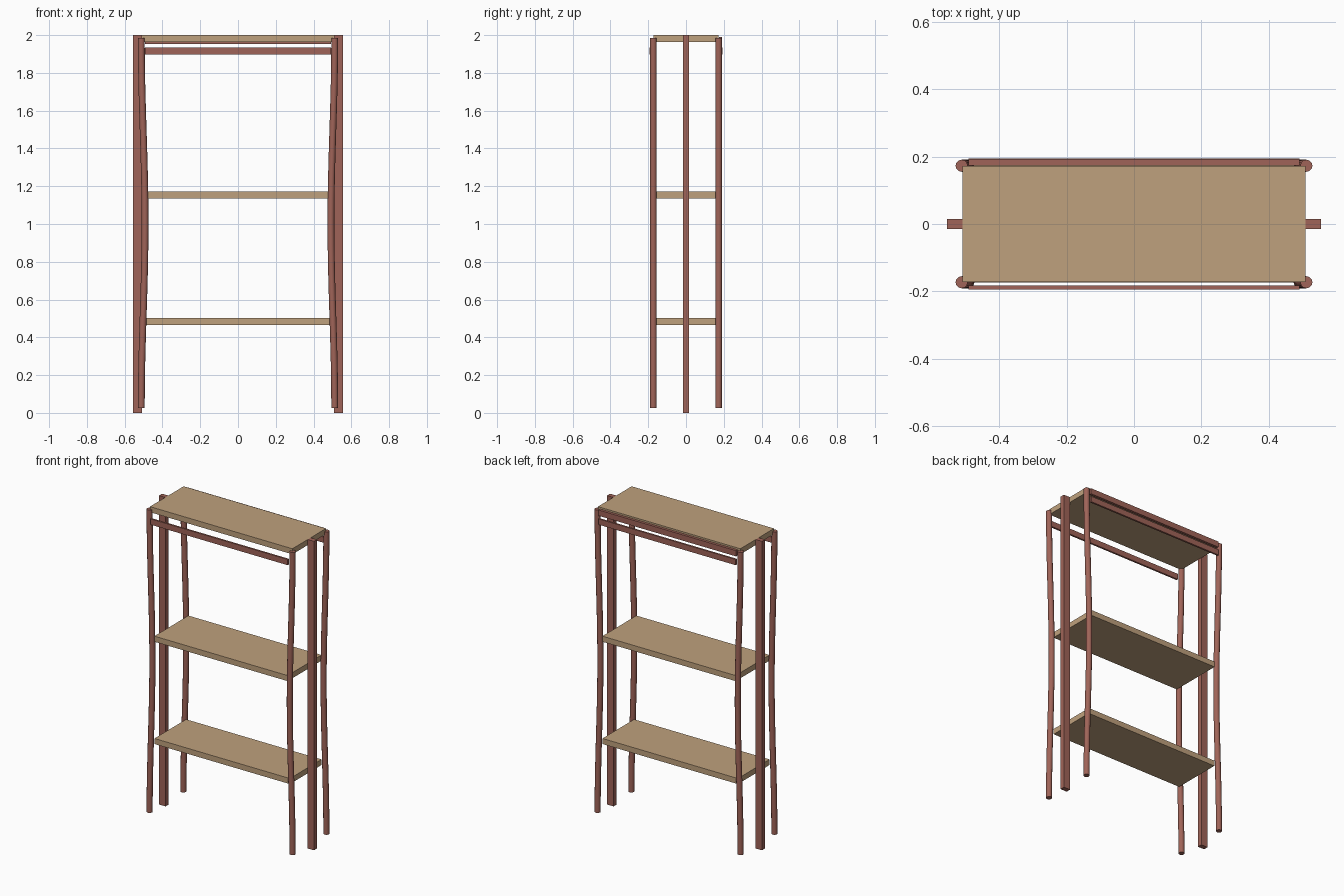
import bpy, bmesh, math
from mathutils import Matrix, Vector

cube = bpy.data.objects.get("Cube")
if cube:
    bpy.data.objects.remove(cube, do_unlink=True)


def material(name, rgb):
    m = bpy.data.materials.new(name)
    m.use_nodes = True
    m.diffuse_color = (*rgb, 1)
    m.node_tree.nodes["Principled BSDF"].inputs["Base Color"].default_value = (*rgb, 1)
    return m


board = material("light wood", (0.52, 0.355, 0.205))
frame = material("reddish brown", (0.35, 0.127, 0.098))


def finish(name, bm, mat):
    bmesh.ops.recalc_face_normals(bm, faces=bm.faces)
    me = bpy.data.meshes.new(name)
    bm.to_mesh(me)
    bm.free()
    me.materials.append(mat)
    ob = bpy.data.objects.new(name, me)
    bpy.context.collection.objects.link(ob)
    return ob


def box(name, low, high, mat):
    low, high = Vector(low), Vector(high)
    bm = bmesh.new()
    bmesh.ops.create_cube(bm, size=1, matrix=Matrix.Translation((low + high) / 2)
                          @ Matrix.Diagonal((*(high - low), 1)))
    return finish(name, bm, mat)


def bowed_leg(name, sx, sy, bottom=0.025, top=1.985, radius=0.018, sides=12, steps=16):
    """Round pole that bows towards the middle of the rack."""
    bm = bmesh.new()
    rings = []
    for i in range(steps + 1):
        t = 2 * i / steps - 1
        x = sx * (0.512 - 0.01 * (1 + math.cos(math.pi * t)))
        z = bottom + (top - bottom) * i / steps
        rings.append([bm.verts.new((x + radius * math.cos(a), sy * 0.173 + radius * math.sin(a), z))
                      for a in (2 * math.pi * k / sides for k in range(sides))])
    for lower, upper in zip(rings, rings[1:]):
        for k in range(sides):
            n = (k + 1) % sides
            bm.faces.new((lower[k], lower[n], upper[n], upper[k]))
    bm.faces.new(rings[0])
    bm.faces.new(rings[-1])
    ob = finish(name, bm, frame)
    bpy.ops.object.select_all(action='DESELECT')
    ob.select_set(True)
    bpy.context.view_layer.objects.active = ob
    bpy.ops.object.shade_smooth_by_angle(angle=math.radians(40))


# Shelves: half width, half depth, top height
for name, w, d, z in (("lower_shelf", 0.485, 0.162, 0.502),
                      ("middle_shelf", 0.477, 0.174, 1.171),
                      ("top_shelf", 0.51, 0.172, 2.0)):
    box(name, (-w, -d, z - 0.036), (w, d, z), board)

# Legs and the straight posts at each end
for side, sx in (("left", 1), ("right", -1)):
    for end, sy in (("front", -1), ("back", 1)):
        bowed_leg(f"{end}_{side}_leg", sx, sy)
    x = sx * 0.5315
    box(f"{side}_post", (x - 0.0235, -0.0155, 0), (x + 0.0235, 0.0155, 2), frame)

# Rails between the legs
for end, sy in (("front", -1), ("back", 1)):
    y = sy * 0.188
    box(f"{end}_rail", (-0.492, y - 0.006, 1.897), (0.492, y + 0.006, 1.934), frame)
box("back_top_rail", (-0.492, 0.174, 1.953), (0.492, 0.191, 1.99), frame)
